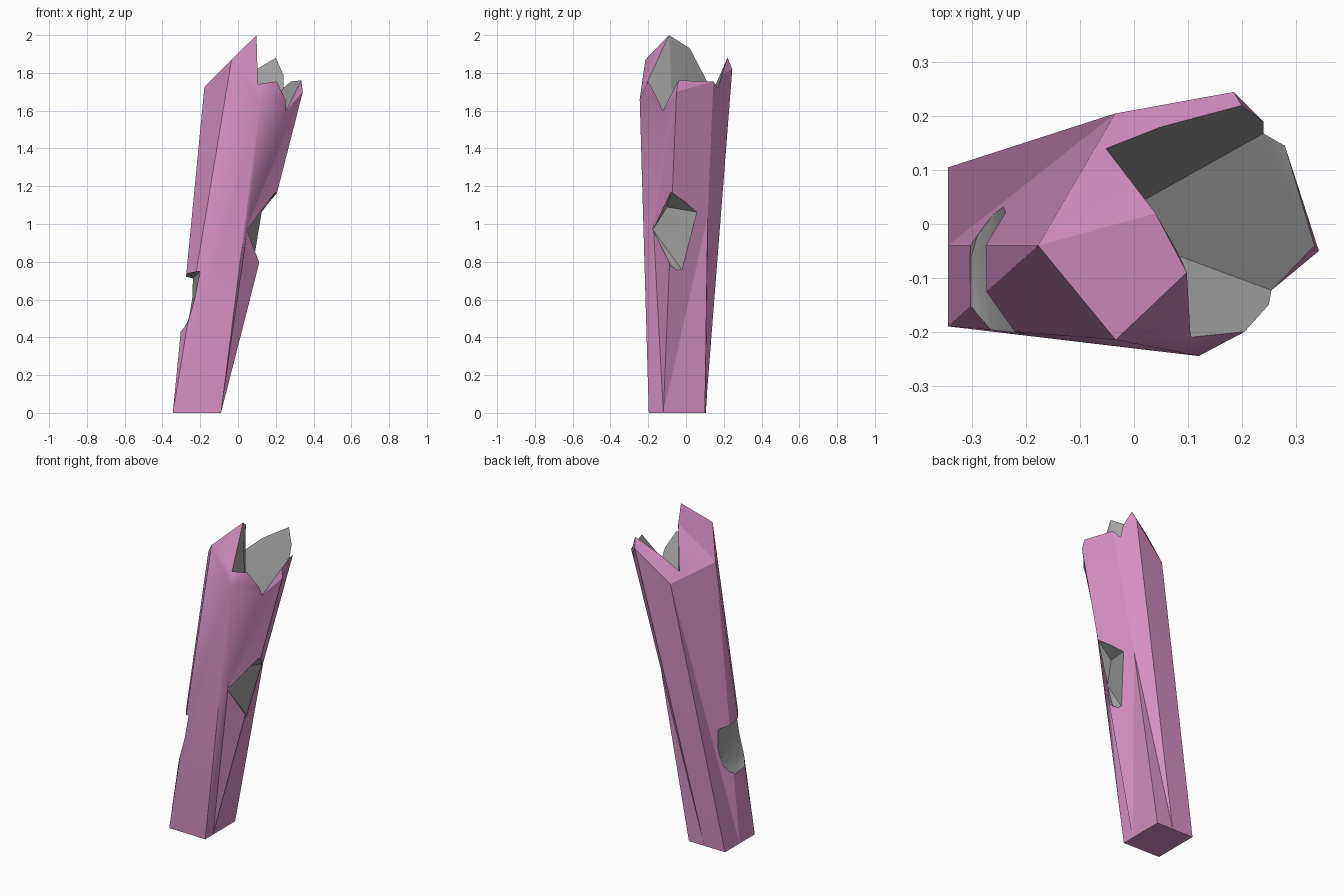
import bpy
import bmesh
from mathutils import Vector

if "Cube" in bpy.data.objects:
    bpy.data.objects.remove(bpy.data.objects["Cube"], do_unlink=True)


def make_material(name, color):
    mat = bpy.data.materials.new(name)
    mat.use_nodes = True
    mat.diffuse_color = color
    mat.node_tree.nodes["Principled BSDF"].inputs["Base Color"].default_value = color
    return mat


PINK, GREY = 0, 1
MATERIALS = [make_material("crystal_pink", (0.69, 0.285, 0.55, 1)),
             make_material("broken_grey", (0.36, 0.36, 0.36, 1))]


def make_object(name, bm):
    bmesh.ops.recalc_face_normals(bm, faces=bm.faces)
    mesh = bpy.data.meshes.new(name)
    bm.to_mesh(mesh)
    bm.free()
    for mat in MATERIALS:
        mesh.materials.append(mat)
    obj = bpy.data.objects.new(name, mesh)
    bpy.context.collection.objects.link(obj)
    return obj


# Corner points: base corners, outer rim and inside of the broken top
POINTS = {
    "base_left": (-.345, -.04, 0), "base_front_left": (-.345, -.19, 0),
    "base_front_right": (-.09, -.197, 0),
    "base_right": (-.09, -.12, 0), "base_back_right": (-.09, .1, 0),
    "base_back": (-.2, .103, 0), "base_back_left": (-.345, .105, 0),
    "left": (-.178, -.04, 1.725), "front_left": (-.034, -.215, 1.87),
    "peak": (.098, -.09, 2), "front": (.12, -.245, 1.66),
    "step": (.105, -.21, 1.74), "step_end": (.205, -.2, 1.755),
    "dip_start": (.25, -.15, 1.66), "dip": (.255, -.123, 1.6),
    "right": (.343, -.05, 1.7), "right_top": (.335, -.04, 1.76),
    "right_back": (.28, .145, 1.755), "gap": (.24, .168, 1.72),
    "back_chip": (.24, .19, 1.79), "back_tip": (.2, .22, 1.88),
    "back": (.185, .245, 1.82), "back_mid": (.05, .18, 1.79),
    "back_left": (-.035, .205, 1.64), "cap_low": (-.052, .14, 1.7),
    "cap_mid": (.04, .02, 1.93), "pit_front": (.085, -.06, 1.38),
    "pit_back": (.02, .045, 1.33), "waist": (.06, -.175, 1.03),
    "waist_back": (.095, .115, 1.04),
}

OUTER = [
    # Shaft
    "left front_left base_front_left base_left",
    "front_left front base_front_right base_front_left",
    "front dip waist", "front waist base_front_right",
    "waist base_right base_front_right",
    "dip right waist", "right base_right waist",
    "right right_back waist_back", "right waist_back base_right",
    "waist_back base_back_right base_right",
    "right_back gap waist_back", "gap back waist_back",
    "back base_back waist_back", "waist_back base_back base_back_right",
    "back back_left base_back", "back_left base_back_left base_back",
    "back_left left base_left base_back_left",
    "base_left base_front_left base_front_right "
    "base_right base_back_right base_back base_back_left",
    # Slanted cap and rim
    "left front_left peak cap_mid", "left cap_mid cap_low", "left cap_low back_left",
    "front_left front step", "front_left step peak", "front step_end step",
    "front dip_start step_end", "front dip dip_start",
    "dip right right_top", "right right_back right_top",
    "gap back_chip back", "back_chip back_tip back",
    "back_left cap_low back_mid back_tip back",
]
BROKEN = [
    "peak step pit_front", "peak pit_front pit_back cap_mid", "cap_mid pit_back cap_low",
    "step step_end dip_start dip pit_front",
    "pit_front dip right_top right_back gap pit_back",
    "pit_back gap back_chip back_tip back_mid cap_low",
]

bm = bmesh.new()
verts = {name: bm.verts.new(co) for name, co in POINTS.items()}
for faces, index in ((OUTER, PINK), (BROKEN, GREY)):
    for names in faces:
        bm.faces.new([verts[n] for n in names.split()]).material_index = index
bmesh.ops.recalc_face_normals(bm, faces=bm.faces)
bmesh.ops.triangulate(bm, faces=bm.faces)
crystal = make_object("crystal_shaft", bm)


# Chipped notches in the shaft sides
def chip(name, points, outward):
    cutter_bm = bmesh.new()
    for p in points:
        cutter_bm.verts.new(p)
        cutter_bm.verts.new(Vector(p) + Vector((outward, 0, 0)))
    hull = bmesh.ops.convex_hull(cutter_bm, input=cutter_bm.verts)
    loose = {v for v in hull["geom_interior"] + hull["geom_unused"]
             if isinstance(v, bmesh.types.BMVert)}
    bmesh.ops.delete(cutter_bm, geom=list(loose), context="VERTS")
    for face in cutter_bm.faces:
        face.material_index = GREY
    cutter = make_object(name, cutter_bm)
    cutter.hide_render = True
    mod = crystal.modifiers.new(name, "BOOLEAN")
    mod.operation = "DIFFERENCE"
    mod.solver = "EXACT"
    mod.object = cutter
    bpy.context.view_layer.objects.active = crystal
    bpy.ops.object.modifier_apply(modifier=mod.name)
    bpy.data.objects.remove(cutter, do_unlink=True)


chip("right_chip", [(.05, -.175, .97), (.085, -.1, 1.09), (.2, -.08, 1.17),
                    (.13, .075, 1.06), (.08, .012, .71), (.09, -.08, .78)], .3)
chip("left_chip", [(-.275, -.04, .7), (-.2, -.21, .75), (-.23, -.21, .6),
                   (-.265, -.21, .48), (-.302, -.15, .43), (-.302, -.06, .42),
                   (-.24, .03, .71), (-.25, .075, .58), (-.265, .065, .49)], -.3)

# Soft shading across the shallow facets, and around the front shoulder
bpy.ops.object.select_all(action="DESELECT")
crystal.select_set(True)
bpy.context.view_layer.objects.active = crystal
bpy.ops.object.shade_smooth_by_angle(angle=0.3)
shoulder = Vector(POINTS["front"])
for edge in crystal.data.edges:
    ends = [crystal.data.vertices[i].co for i in edge.vertices]
    at_shoulder = any((co - shoulder).length < 0.001 for co in ends)
    if at_shoulder and min(co.z for co in ends) > 0.1:
        edge.use_edge_sharp = False
